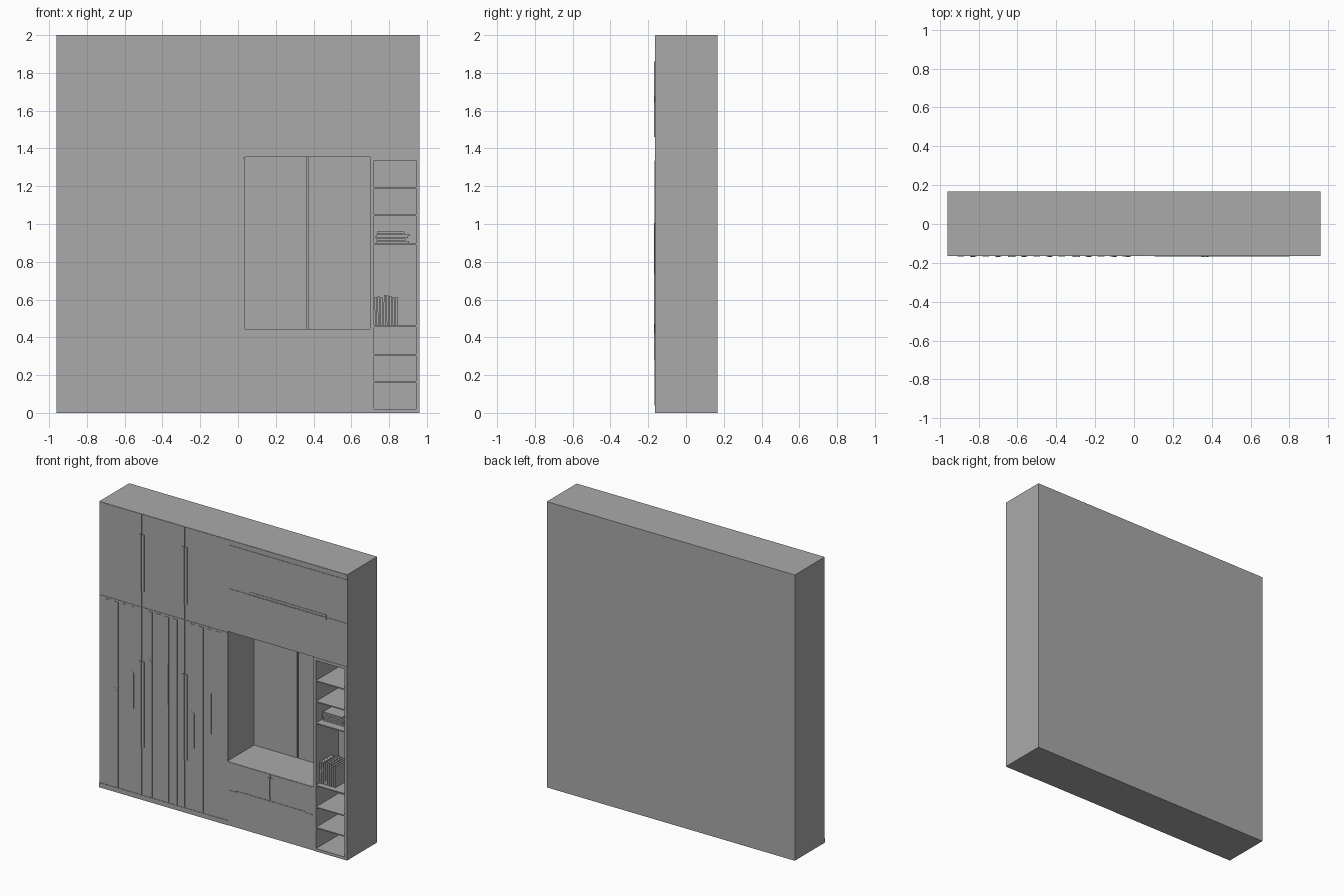
import bpy
import bmesh
import random
from mathutils import Matrix

random.seed(4)
cube = bpy.data.objects.get("Cube")
if cube:
    bpy.data.objects.remove(cube, do_unlink=True)

grey = bpy.data.materials.new("plain_grey")
grey.use_nodes = True
colour = (0.4, 0.4, 0.4, 1)
grey.diffuse_color = colour
grey.node_tree.nodes["Principled BSDF"].inputs["Base Color"].default_value = colour

FRONT, BACK = -0.162, 0.168      # carcass front and back
DOOR = -0.165                    # outer face of the doors
LEFT, RIGHT, TOP = -0.96, 0.96, 2.0


def finish(name, bm):
    bmesh.ops.recalc_face_normals(bm, faces=bm.faces)
    mesh = bpy.data.meshes.new(name)
    bm.to_mesh(mesh)
    bm.free()
    mesh.materials.append(grey)
    obj = bpy.data.objects.new(name, mesh)
    bpy.context.collection.objects.link(obj)
    return obj


def box(name, x, y, z, tilt=0):
    size = [b - a for a, b in (x, y, z)]
    centre = [(a + b) / 2 for a, b in (x, y, z)]
    bm = bmesh.new()
    bmesh.ops.create_cube(bm, size=1)
    bmesh.ops.scale(bm, vec=size, verts=bm.verts)
    bmesh.ops.rotate(bm, matrix=Matrix.Rotation(tilt, 3, "Y"), verts=bm.verts)
    bmesh.ops.translate(bm, vec=centre, verts=bm.verts)
    return finish(name, bm)


def plate(name, outline, y0, y1):
    bm = bmesh.new()
    face = bm.faces.new([bm.verts.new((x, y0, z)) for x, z in outline])
    out = bmesh.ops.extrude_face_region(bm, geom=[face])
    verts = [v for v in out["geom"] if isinstance(v, bmesh.types.BMVert)]
    bmesh.ops.translate(bm, vec=(0, y1 - y0, 0), verts=verts)
    return finish(name, bm)


def door(name, x, z):
    gap = 0.0015
    box(name, (x[0] + gap, x[1] - gap), (DOOR, FRONT), (z[0] + gap, z[1] - gap))


# Carcass around the open niche and the shelf column
box("left_cabinet", (LEFT, 0.03), (FRONT, BACK), (0, TOP))
box("top_cabinet", (0.03, RIGHT), (FRONT, BACK), (1.355, TOP))
box("drawer_base", (0.03, 0.70), (FRONT, BACK), (0, 0.445))
box("niche_back", (0.03, 0.70), (0.145, BACK), (0.445, 1.355))
box("divider_panel", (0.70, 0.72), (DOOR, BACK), (0, 1.355))
box("right_side_panel", (0.942, RIGHT), (DOOR, BACK), (0, 1.355))
box("column_back", (0.72, 0.942), (0.085, BACK), (0, 1.355))
box("column_top", (0.72, 0.942), (DOOR, 0.085), (1.335, 1.355))
box("column_base", (0.72, 0.942), (DOOR, 0.085), (0, 0.02))
for a, b in ((0.03, 0.364), (0.372, 0.70)):
    box("niche_back_board", (a, b), (0.135, 0.145), (0.445, 1.355))
for z in (0.165, 0.308, 0.46, 0.895, 1.047, 1.192):
    box("shelf", (0.72, 0.942), (DOOR, 0.085), (z - 0.004, z + 0.004))

# Doors and drawer fronts
splits = (LEFT, -0.63, -0.297, 0.038)
for a, b in zip(splits, splits[1:]):
    door("upper_left_door", (a, b), (1.35, TOP))
    door("lower_left_door", (a, b), (0.035, 1.35))
box("left_plinth", (LEFT, 0.038), (DOOR, FRONT), (0, 0.033))
door("lift_door_lower", (0.038, RIGHT), (1.355, 1.66))
door("lift_door_upper", (0.038, RIGHT), (1.66, 1.965))
door("cornice_strip", (0.038, RIGHT), (1.965, TOP))
door("bottom_drawer", (0.038, 0.70), (0, 0.25))
door("small_door_left", (0.366, 0.70), (0.25, 0.445))
door("small_door_right", (0.038, 0.366), (0.25, 0.445))

# Vertical slats on the lower left doors
SLAT = -0.168
for first in (-0.91, -0.583, -0.252):
    for i in range(4):
        x = first + i * 0.0645
        box("door_slat", (x, x + 0.035), (SLAT, DOOR), (0.04, 1.335))

# Bevelled finger grips: x, bottom, top, and which edge is the shorter
for x, low, high, side in ((-0.83, 0.45, 0.735, 1), (-0.70, 0.605, 0.89, 1),
                           (-0.566, 0.72, 1.005, 1), (-0.433, 0.72, 1.005, -1),
                           (-0.232, 0.45, 0.735, 1), (-0.10, 0.605, 0.89, -1),
                           (-0.03, 0.47, 0.735, -1)):
    w = 0.011 * side
    plate("finger_grip", [(x - w, low), (x + w, low + 0.02),
                          (x + w, high - 0.02), (x - w, high)], SLAT - 0.001, DOOR)


# Paired bar handles
def handle_pair(x, half, z):
    for a, b in ((x - half, x - 0.002), (x + 0.002, x + half)):
        box("door_handle", (a, b), (SLAT - 0.001, DOOR), z)


for x in (-0.63, -0.297):
    handle_pair(x, 0.02, (1.46, 1.86))
    handle_pair(x, 0.02, (0.37, 0.97))
handle_pair(0.366, 0.018, (0.28, 0.42))
for z in (1.642, 1.662):
    box("lift_door_handle", (0.20, 0.80), (SLAT, DOOR), (z, z + 0.016))
box("drawer_handle", (0.105, 0.64), (SLAT, DOOR), (0.242, 0.258))

# Upright books
x = 0.724
for i in range(8):
    height = random.uniform(0.145, 0.16)
    box("upright_book", (x, x + 0.012), (-0.13, 0.0), (0.465, 0.465 + height),
        random.uniform(-0.02, 0.02))
    x += 0.0157

# Lying books
for i in range(5):
    z = 0.9 + i * 0.0125
    box("lying_book", (0.724 + random.uniform(0, 0.012), 0.90 + random.uniform(-0.02, 0.012)),
        (-0.11, 0.02), (z, z + 0.0105))
